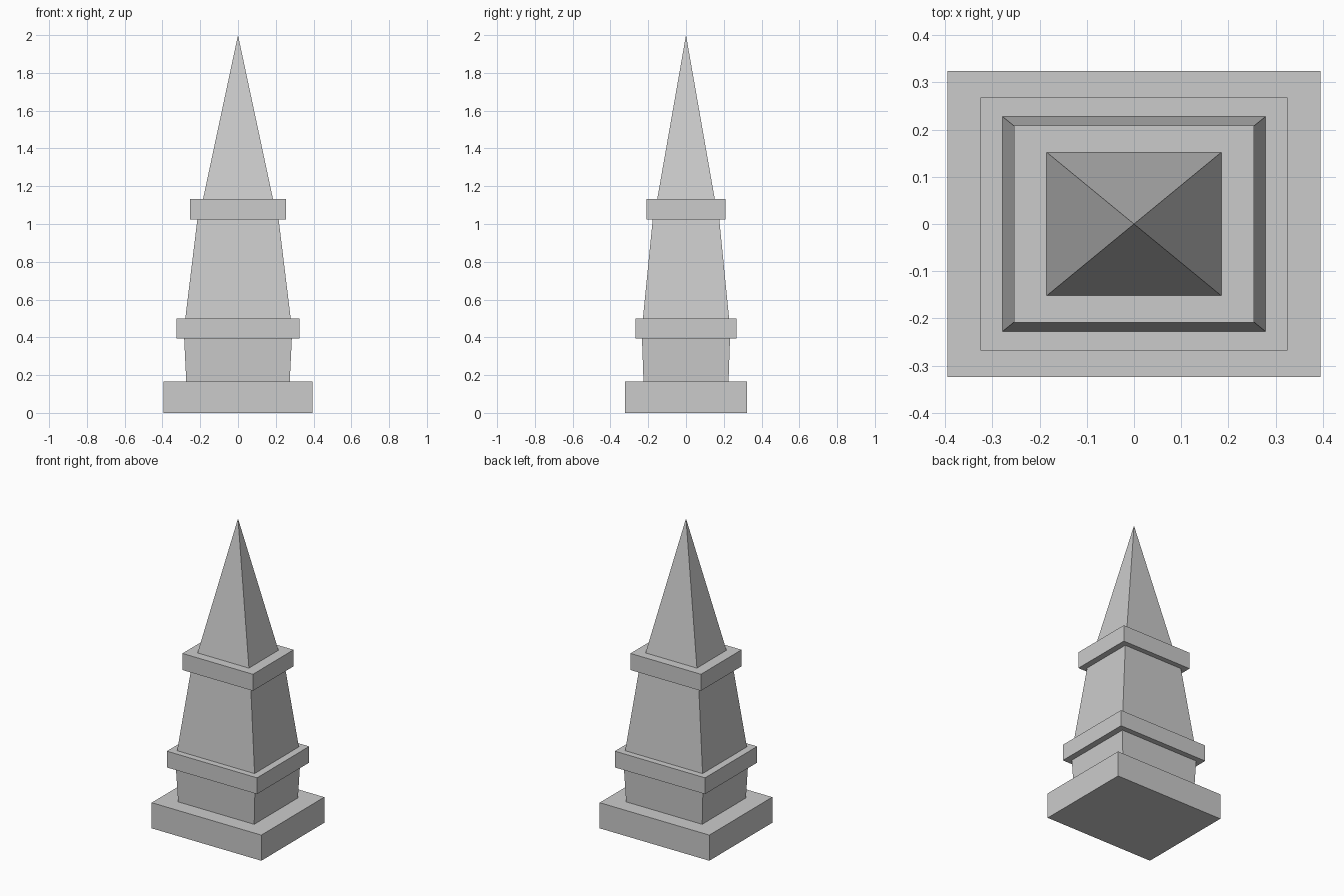
import bpy, bmesh

if "Cube" in bpy.data.objects:
    bpy.data.objects.remove(bpy.data.objects["Cube"])


def tapered_block(name, z0, z1, bottom, top):
    """Rectangular block; bottom/top are (half x, half y), top None gives a point."""
    bm = bmesh.new()

    def ring(half, z):
        hx, hy = half
        return [bm.verts.new((sx * hx, sy * hy, z))
                for sx, sy in ((-1, -1), (1, -1), (1, 1), (-1, 1))]

    lower = ring(bottom, z0)
    bm.faces.new(lower[::-1])
    if top is None:
        apex = bm.verts.new((0, 0, z1))
        for i in range(4):
            bm.faces.new((lower[i], lower[(i + 1) % 4], apex))
    else:
        upper = ring(top, z1)
        bm.faces.new(upper)
        for i in range(4):
            j = (i + 1) % 4
            bm.faces.new((lower[i], lower[j], upper[j], upper[i]))
    mesh = bpy.data.meshes.new(name)
    bm.to_mesh(mesh)
    bm.free()
    obj = bpy.data.objects.new(name, mesh)
    bpy.context.collection.objects.link(obj)
    return obj


# Stacked monument, from ground to tip
tapered_block("base_slab", 0, 0.167, (0.395, 0.324), (0.395, 0.324))
tapered_block("pedestal", 0.167, 0.394, (0.274, 0.225), (0.285, 0.233))
tapered_block("lower_band", 0.394, 0.5, (0.325, 0.268), (0.325, 0.268))
tapered_block("shaft", 0.5, 1.025, (0.279, 0.228), (0.215, 0.176))
tapered_block("upper_band", 1.025, 1.133, (0.254, 0.209), (0.254, 0.209))
tapered_block("spire", 1.133, 2.0, (0.185, 0.152), None)
